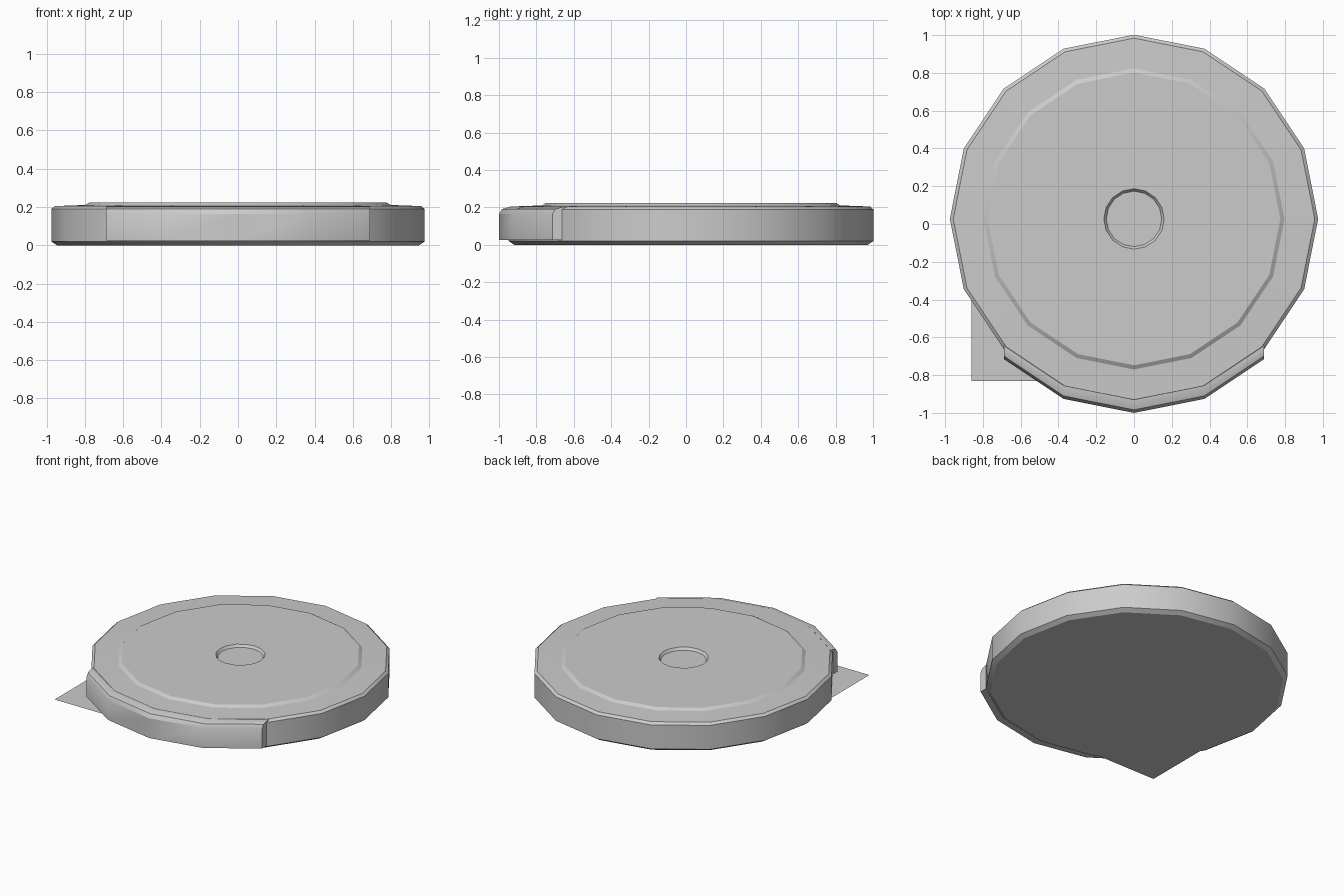
import bpy, bmesh, math

if "Cube" in bpy.data.objects:
    bpy.data.objects.remove(bpy.data.objects["Cube"])

SIDES = 16
RADIUS = 0.975
CENTRE_Y = 0.027


def finish(name, bm, smooth=True):
    bmesh.ops.recalc_face_normals(bm, faces=bm.faces)
    mesh = bpy.data.meshes.new(name)
    bm.to_mesh(mesh)
    bm.free()
    obj = bpy.data.objects.new(name, mesh)
    bpy.context.collection.objects.link(obj)
    if smooth:
        bpy.ops.object.select_all(action='DESELECT')
        obj.select_set(True)
        bpy.context.view_layer.objects.active = obj
        bpy.ops.object.shade_smooth_by_angle(angle=math.radians(30))
    return obj


def rim_point(i, r):
    a = 2 * math.pi * i / SIDES
    return r * math.cos(a), CENTRE_Y + r * math.sin(a)


def bridge(bm, a, b, closed):
    n = len(a)
    for i in range(n if closed else n - 1):
        j = (i + 1) % n
        bm.faces.new((a[i], a[j], b[j], b[i]))


# Round body: chamfered rim, raised lid and shallow round button recess
profile = [(0.945, 0), (RADIUS, 0.02), (RADIUS, 0.19), (0.957, 0.205),
           (0.797, 0.211), (0.775, 0.225), (0.16, 0.225), (0.147, 0.208)]
bm = bmesh.new()
rings = [[bm.verts.new((*rim_point(i, r), z)) for i in range(SIDES)]
         for r, z in profile]
for lower, upper in zip(rings, rings[1:]):
    bridge(bm, lower, upper, True)
bm.faces.new(rings[0][::-1])
bm.faces.new(rings[-1])
finish("round_body", bm)

# Front bumper: quarter of the rim pushed forward, rounded along the top
section = [(0.05, 0.025), (-0.052, 0.025), (-0.052, 0.165),
           (-0.036, 0.191), (0.008, 0.204), (0.05, 0.2)]
bm = bmesh.new()
slices = []
for i in range(10, 15):
    x, y = rim_point(i, RADIUS)
    slices.append([bm.verts.new((x, y + dy, z)) for dy, z in section])
for a, b in zip(slices, slices[1:]):
    bridge(bm, a, b, True)
bm.faces.new(slices[0])
bm.faces.new(slices[-1][::-1])
finish("front_bumper", bm)

# Thin square plate sticking out under the front left
bm = bmesh.new()
bm.faces.new([bm.verts.new((x, y, 0.003)) for x, y in
              ((-0.86, -0.83), (0, -0.83), (0, CENTRE_Y), (-0.86, CENTRE_Y))])
finish("corner_plate", bm, smooth=False)
